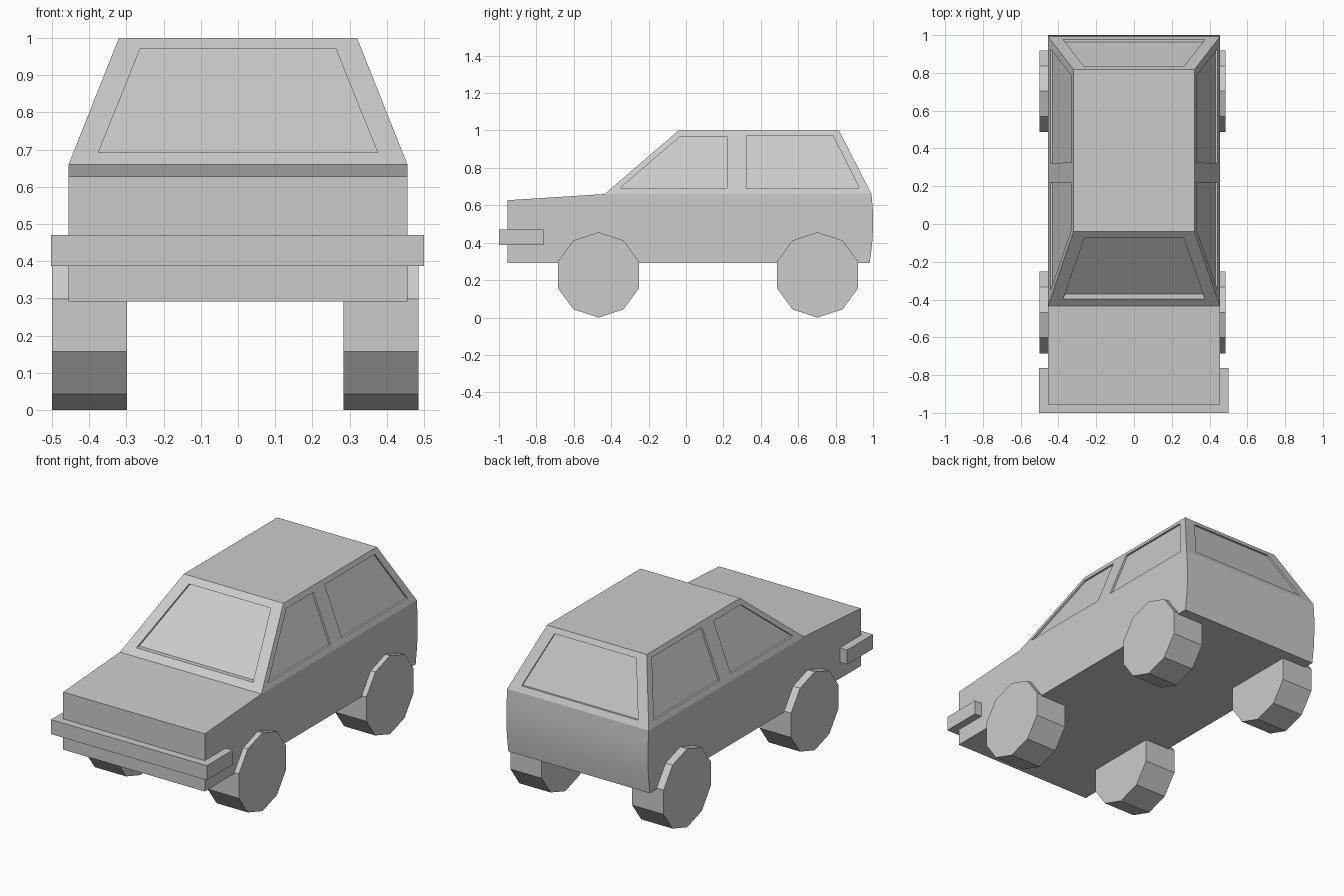
import bpy, bmesh, math

if "Cube" in bpy.data.objects:
    bpy.data.objects.remove(bpy.data.objects["Cube"])

BELT, ROOF = 0.66, 1.0


def make_object(name, verts, faces):
    mesh = bpy.data.meshes.new(name)
    bm = bmesh.new()
    vs = [bm.verts.new(v) for v in verts]
    for f in faces:
        bm.faces.new([vs[i] for i in f])
    bmesh.ops.recalc_face_normals(bm, faces=bm.faces)
    bm.to_mesh(mesh)
    bm.free()
    obj = bpy.data.objects.new(name, mesh)
    bpy.context.collection.objects.link(obj)
    return obj


def prism(name, ring_a, ring_b):
    n = len(ring_a)
    faces = [tuple(range(n)), tuple(range(n, 2 * n))]
    faces += [(i, (i + 1) % n, n + (i + 1) % n, n + i) for i in range(n)]
    return make_object(name, ring_a + ring_b, faces)


# Body shell: side profile as (half width, y, z), cabin tapering to the roof
profile = [(0.455, -0.435, BELT), (0.32, -0.04, ROOF), (0.32, 0.818, ROOF),
           (0.455, 0.992, BELT), (0.455, 0.999, 0.57), (0.455, 1.0, 0.48),
           (0.455, 0.995, 0.39), (0.455, 0.982, 0.292),
           (0.455, -0.955, 0.292), (0.455, -0.955, 0.627)]
n = len(profile)
verts = [(s * x, y, z) for s in (-1, 1) for x, y, z in profile]
faces = [(i, (i + 1) % n, n + (i + 1) % n, n + i) for i in range(n)]
for base in (0, n):
    faces.append([base + i for i in (0, 1, 2, 3)])
    faces.append([base + i for i in (0, *range(3, n))])
body = make_object("car_body", verts, faces)


# Sloping cabin planes as functions of height
def side_x(z):
    return 0.455 - (z - BELT) * 0.135 / (ROOF - BELT)


def windscreen_y(z):
    return -0.435 + (z - BELT) * 0.395 / (ROOF - BELT)


def tailgate_y(z):
    return 0.992 - (z - BELT) * 0.174 / (ROOF - BELT)


# Shallow window recesses, each cut straight along one axis
cutters = []
pane = [(-0.375, 0.692), (0.375, 0.692), (0.263, 0.97), (-0.263, 0.97)]
for plane, out, depth in ((windscreen_y, -1, 0.027), (tailgate_y, 1, 0.012)):
    rings = [[(x, plane(z) + d * out, z) for x, z in pane] for d in (0.06, -depth)]
    cutters.append(prism("window_cutter", *rings))

side_panes = [
    [(-0.352, 0.692), (0.22, 0.692), (0.22, 0.969), (-0.03, 0.969)],
    [(0.322, 0.692), (0.927, 0.692), (0.785, 0.973), (0.326, 0.973)]]
for s in (-1, 1):
    for side_pane in side_panes:
        rings = [[(s * (side_x(z) + d), y, z) for y, z in side_pane] for d in (0.06, -0.012)]
        cutters.append(prism("window_cutter", *rings))

bpy.context.view_layer.objects.active = body
for cutter in cutters:
    cutter.hide_render = True
    mod = body.modifiers.new("window_recess", "BOOLEAN")
    mod.operation = "DIFFERENCE"
    mod.solver = "EXACT"
    mod.object = cutter
    bpy.ops.object.modifier_apply(modifier=mod.name)
    bpy.data.objects.remove(cutter, do_unlink=True)

# Only the gently curved tail panel shades smooth
bpy.ops.object.select_all(action="DESELECT")
body.select_set(True)
bpy.ops.object.shade_smooth_by_angle(angle=math.radians(15))

# Front bumper
bumper = [(-0.502, -1.0), (0.5, -1.0), (0.5, -0.763), (-0.502, -0.763)]
prism("front_bumper", *[[(x, y, z) for x, y in bumper] for z in (0.387, 0.471)])

# Ten-sided wheels
R = 0.228
for end, cy in (("front", -0.468), ("rear", 0.703)):
    for side, x0, x1 in (("left", -0.5, -0.298), ("right", 0.284, 0.485)):
        circle = [(cy + R * math.sin(k * math.tau / 10), R + R * math.cos(k * math.tau / 10))
                  for k in range(10)]
        prism(f"{end}_{side}_wheel", *[[(x, y, z) for y, z in circle] for x in (x0, x1)])
